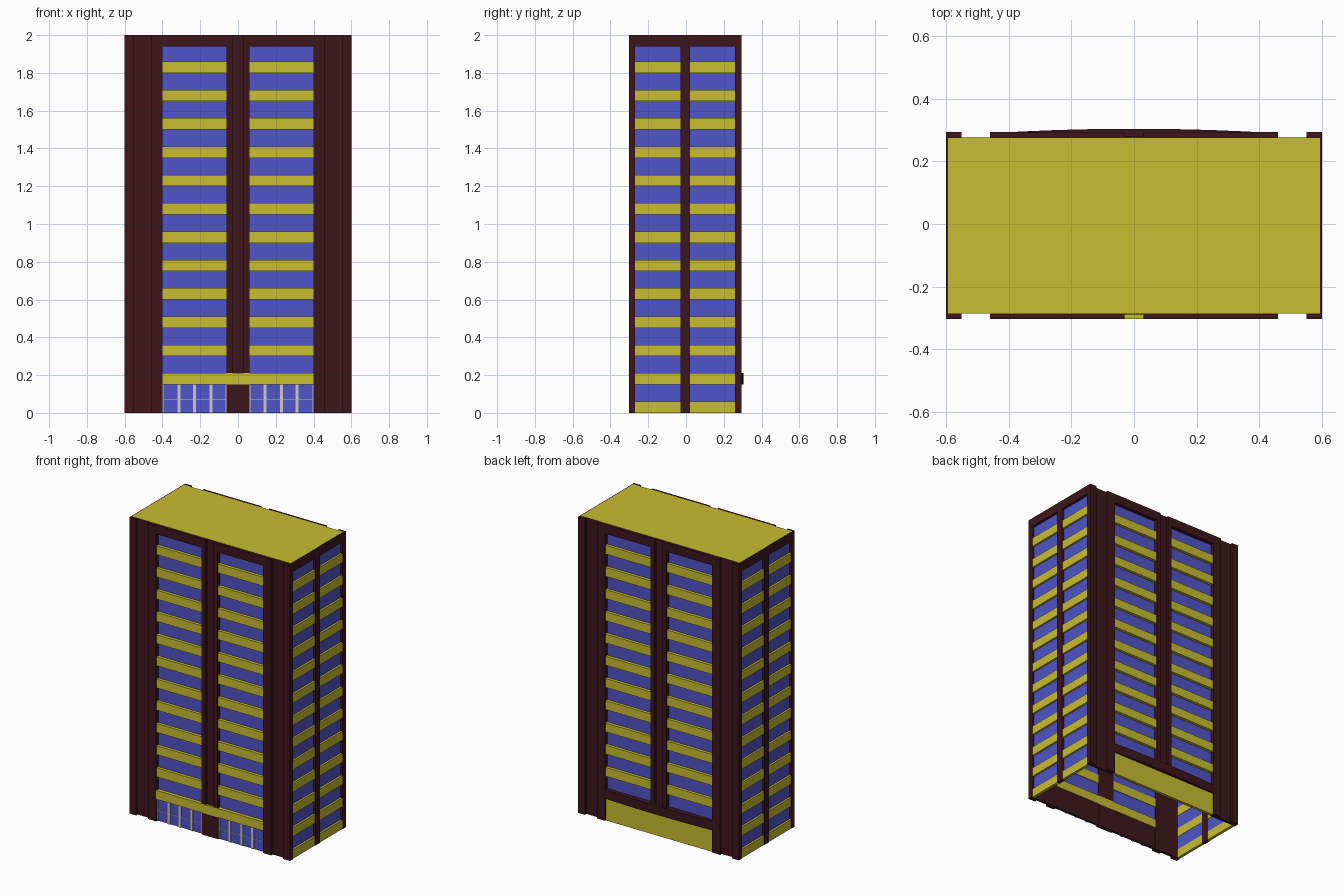
import bpy, bmesh, math

if "Cube" in bpy.data.objects:
    bpy.data.objects.remove(bpy.data.objects["Cube"])

YC = -0.005          # centre of the main block in depth
HALF = 0.298         # half depth to the face of the piers
PITCH, BAND = 0.15, 0.06


def mat(name, rgb):
    m = bpy.data.materials.new(name)
    m.diffuse_color = (*rgb, 1)
    m.use_nodes = True
    m.node_tree.nodes["Principled BSDF"].inputs["Base Color"].default_value = m.diffuse_color
    return m


DARK = mat("dark_cladding", (0.047, 0.008, 0.012))
YELLOW = mat("yellow_panel", (0.58, 0.51, 0.03))
BLUE = mat("blue_glass", (0.08, 0.09, 0.58))


def finish(name, bm, material):
    bmesh.ops.recalc_face_normals(bm, faces=bm.faces)
    me = bpy.data.meshes.new(name)
    bm.to_mesh(me)
    bm.free()
    ob = bpy.data.objects.new(name, me)
    bpy.context.collection.objects.link(ob)
    if material:
        me.materials.append(material)
    return ob


def boxes(name, items, material):
    """One object from many boxes given as (x0, x1, y0, y1, z0, z1)."""
    bm = bmesh.new()
    for x0, x1, y0, y1, z0, z1 in items:
        vs = bmesh.ops.create_cube(bm, size=1)["verts"]
        for v in vs:
            v.co.x = x1 if v.co.x > 0 else x0
            v.co.y = y1 if v.co.y > 0 else y0
            v.co.z = z1 if v.co.z > 0 else z0
    return finish(name, bm, material)


def mirror_x(items):
    return items + [(-b, -a, *r) for a, b, *r in items]


def facade(side, x0, x1, d0, d1, z0, z1):
    """Box on the front (-1) or back (+1), d = distance from block centre."""
    a, b = sorted((YC + side * d0, YC + side * d1))
    return (x0, x1, a, b, z0, z1)


for side, label in ((-1, "front"), (1, "back")):
    # raised piers, recessed wall strips and top beam
    f = lambda *a: facade(side, *a)
    boxes(label + "_piers", mirror_x([
        f(0.55, 0.60, 0.265, HALF, 0, 2),
        f(0.46, 0.55, 0.265, 0.281, 0, 2),
        f(0.40, 0.46, 0.265, HALF, 0, 2),
        f(0.03, 0.06, 0.265, HALF, 0.21, 2),
        f(0.06, 0.40, 0.265, HALF, 1.94, 2)]), DARK)
    boxes(label + "_centre_groove", [f(-0.03, 0.03, 0.265, 0.284, 0.21, 2)], DARK)
    # window strips and spandrel bands
    boxes(label + "_glass", mirror_x([f(0.06, 0.40, 0.270, 0.274, 0.21, 1.94)]), BLUE)
    boxes(label + "_spandrels", mirror_x([
        f(0.06, 0.40, 0.266, 0.294, i * PITCH, i * PITCH + BAND)
        for i in range(2, 13)]), YELLOW)

# end walls: piers, top beam, glass, spandrels
cols = [(YC - 0.265, YC - 0.025), (YC + 0.025, YC + 0.265)]
boxes("end_piers", mirror_x(
    [(0.575, 0.60, YC - 0.025, YC + 0.025, 0, 2)] +
    [(0.575, 0.60, a, b, 1.94, 2) for a, b in cols]), DARK)
boxes("end_glass", mirror_x([(0.580, 0.584, a, b, 0, 1.94) for a, b in cols]), BLUE)
boxes("end_spandrels", mirror_x([
    (0.578, 0.597, a, b, i * PITCH, i * PITCH + BAND)
    for a, b in cols for i in range(13)]), YELLOW)

# roof deck
boxes("roof", [(-0.594, 0.594, YC - 0.280, YC + 0.280, 1.98, 2.001)], YELLOW)

# entrance: canopy, centre pier, glazing, mullions, inner lining
yf = YC - HALF
boxes("front_canopy", [(-0.40, 0.40, yf, yf + 0.035, 0.15, 0.21)], YELLOW)
boxes("entrance_pier", [(-0.06, 0.06, yf + 0.006, yf + 0.035, 0, 0.15)], DARK)
boxes("entrance_glass", mirror_x([(0.06, 0.40, yf + 0.016, yf + 0.022, 0, 0.15)]), BLUE)
boxes("entrance_lining", mirror_x([(0.06, 0.40, yf + 0.024, yf + 0.030, 0, 0.15)]), DARK)
ym = yf + 0.010
boxes("entrance_mullions", mirror_x(
    [(x - 0.008, x + 0.008, ym, ym + 0.008, 0, 0.15) for x in (0.142, 0.23, 0.312)] +
    [(x - 0.003, x + 0.003, ym, ym + 0.008, 0, 0.15) for x in (0.063, 0.397)] +
    [(0.06, 0.40, ym + 0.003, ym + 0.008, 0.068, 0.071)]), None)

# back base panel and bowed beam above it
boxes("back_base_panel", [(-0.40, 0.40, YC + 0.270, YC + 0.290, 0, 0.15)], YELLOW)
bm = bmesh.new()
pts = [(0.40, YC + 0.266), (-0.40, YC + 0.266)]
for i in range(13):
    t = i / 6 - 1
    pts.append((0.40 * t, 0.293 + 0.011 * (1 - t * t)))
face = bm.faces.new([bm.verts.new((x, y, 0.15)) for x, y in pts])
ext = bmesh.ops.extrude_face_region(bm, geom=[face])["geom"]
bmesh.ops.translate(bm, vec=(0, 0, 0.06),
                    verts=[g for g in ext if isinstance(g, bmesh.types.BMVert)])
finish("back_bowed_beam", bm, DARK)
